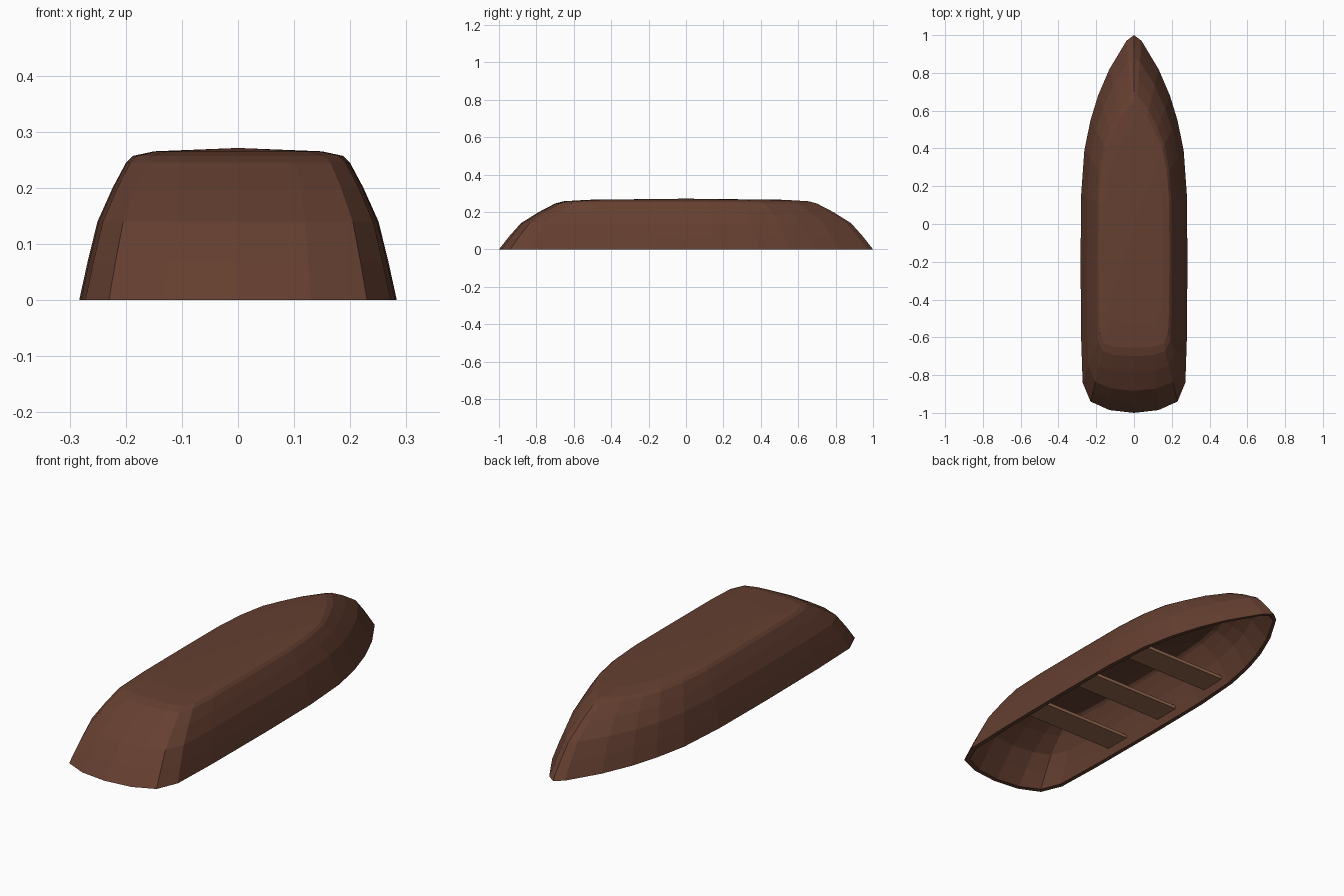
import bpy, bmesh
from mathutils import Vector

if "Cube" in bpy.data.objects:
    bpy.data.objects.remove(bpy.data.objects["Cube"])


def material(name, rgb):
    m = bpy.data.materials.new(name)
    m.diffuse_color = (*rgb, 1)
    m.use_nodes = True
    m.node_tree.nodes["Principled BSDF"].inputs["Base Color"].default_value = m.diffuse_color
    return m


def add_object(name, bm, mat):
    bmesh.ops.recalc_face_normals(bm, faces=bm.faces)
    me = bpy.data.meshes.new(name)
    bm.to_mesh(me)
    bm.free()
    me.materials.append(mat)
    ob = bpy.data.objects.new(name, me)
    bpy.context.collection.objects.link(ob)
    return ob


hull_mat = material("dark_wood", (0.13, 0.05, 0.03))
seat_mat = material("light_wood", (0.30, 0.14, 0.075))

# Half outlines, stern to bow: the gunwale on the ground and the upturned bottom
gunwale = [(0, -1), (.13, -.985), (.23, -.94), (.272, -.84), (.28, -.6),
           (.283, -.2), (.28, .15), (.263, .39), (.23, .55), (.19, .68),
           (.13, .82), (.04, .97), (0, 1)]
bottom = [(0, -.655), (.10, -.65), (.155, -.635), (.18, -.58), (.186, -.45),
          (.187, -.15), (.186, .12), (.175, .27), (.15, .40), (.115, .48),
          (.07, .57), (.015, .64), (0, .655)]
# Hull section: blend from gunwale to bottom, height
section = [(0, 0), (.16, .07), (.34, .14), (.62, .20), (.87, .245), (1, .257)]
INNER = Vector((.93, .98, .92))


def mirrored(half):
    return half + [(-x, y) for x, y in half[-2:0:-1]]


def shell_rings(scale):
    pairs = list(zip(mirrored(gunwale), mirrored(bottom)))
    rings = [[Vector((g[0] + (b[0] - g[0]) * f, g[1] + (b[1] - g[1]) * f, z)) * scale
              for g, b in pairs] for f, z in section]
    rings.append([Vector((b[0] * .8, b[1] * .8, .265)) * scale for g, b in pairs])
    return rings


# Hull: outer skin, flat rim and inner skin as one closed shell
bm = bmesh.new()
rings = shell_rings(Vector((1, 1, 1)))[::-1] + shell_rings(INNER)
loops = [[bm.verts.new(p) for p in ring] for ring in rings]
n = len(loops[0])
for a, b in zip(loops, loops[1:]):
    for i in range(n):
        j = (i + 1) % n
        bm.faces.new((a[i], a[j], b[j], b[i]))
for loop, z in ((loops[0], .271), (loops[-1], .271 * INNER.z)):
    apex = bm.verts.new((0, 0, z))
    for i in range(n):
        bm.faces.new((loop[i], loop[(i + 1) % n], apex))
add_object("hull", bm, hull_mat)

# Three plank seats just inside the gunwale
for k, (y, half) in enumerate([(-.42, .253), (-.07, .255), (.275, .243)]):
    bm = bmesh.new()
    bmesh.ops.create_cube(bm, size=1)
    bmesh.ops.scale(bm, vec=(2 * half, .13, .016), verts=bm.verts)
    bmesh.ops.translate(bm, vec=(0, y, .045), verts=bm.verts)
    add_object(f"seat_{k + 1}", bm, seat_mat)
